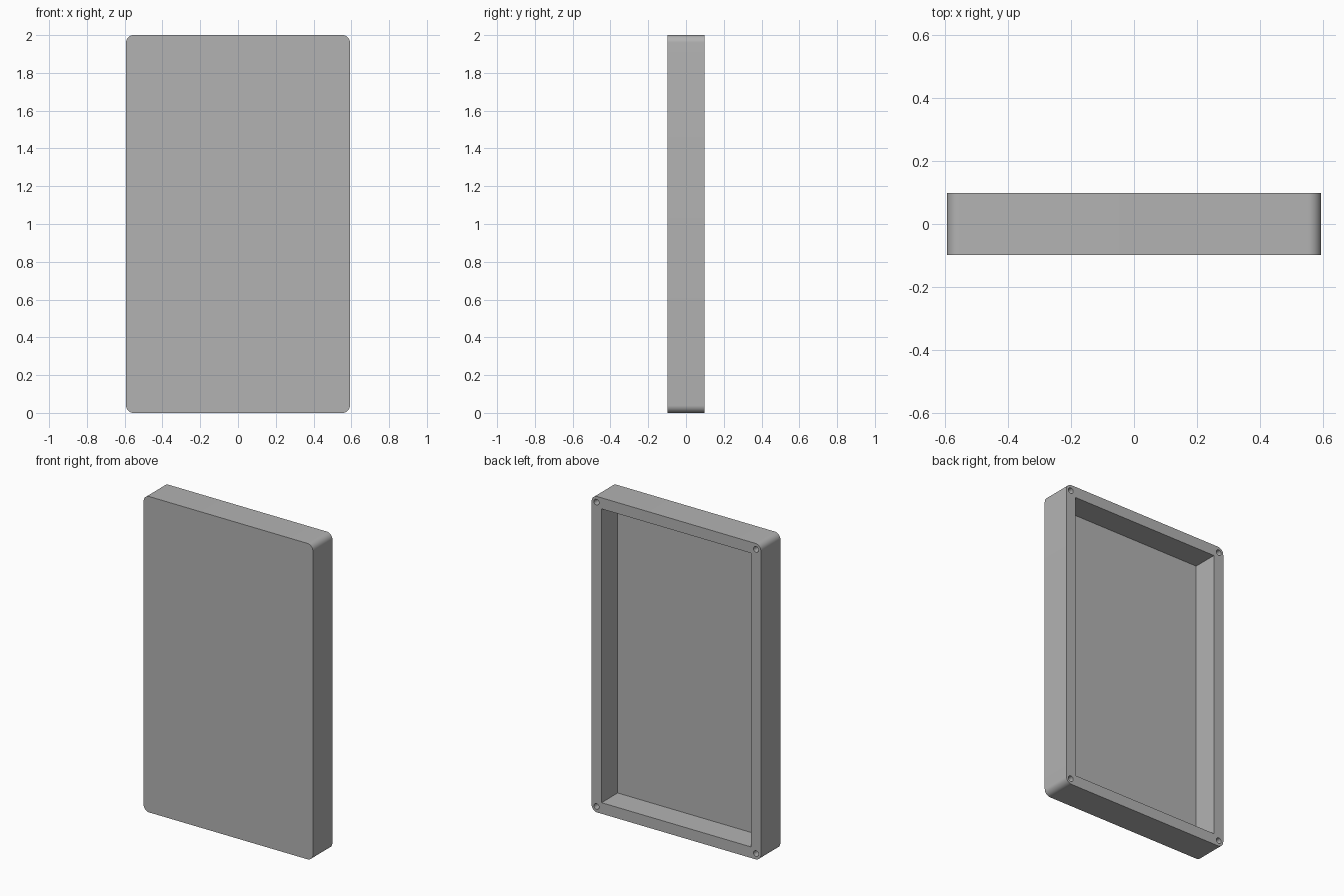
import bpy
import bmesh
from math import radians

WIDTH, DEPTH, HEIGHT = 1.186, 0.195, 2.0
WALL, FLOOR, CORNER = 0.07, 0.034, 0.04
BACK = DEPTH / 2

cube = bpy.data.objects.get("Cube")
if cube:
    bpy.data.objects.remove(cube, do_unlink=True)

# Single neutral grey
grey = bpy.data.materials.new("neutral_grey")
grey.use_nodes = True
colour = (0.45, 0.45, 0.45, 1)
grey.diffuse_color = colour
grey.node_tree.nodes["Principled BSDF"].inputs["Base Color"].default_value = colour


def add_box(name, size, location):
    bpy.ops.mesh.primitive_cube_add(size=1, location=location)
    box = bpy.context.object
    box.name = name
    box.scale = size
    bpy.ops.object.transform_apply(location=False, rotation=False, scale=True)
    return box


def cut(target, cutter):
    cutter.hide_render = True
    bpy.context.view_layer.objects.active = target
    mod = target.modifiers.new("cut", "BOOLEAN")
    mod.operation = "DIFFERENCE"
    mod.solver = "EXACT"
    mod.object = cutter
    bpy.ops.object.modifier_apply(modifier=mod.name)
    bpy.data.objects.remove(cutter, do_unlink=True)


# Outer shell with the four depthwise edges rounded
shell = add_box("case_shell", (WIDTH, DEPTH, HEIGHT), (0, 0, HEIGHT / 2))
shell.data.materials.append(grey)
bm = bmesh.new()
bm.from_mesh(shell.data)
edges = [e for e in bm.edges if abs(e.verts[0].co.y - e.verts[1].co.y) > 0.1]
bmesh.ops.bevel(bm, geom=edges, offset=CORNER, segments=10, profile=0.5,
                affect="EDGES")
bm.to_mesh(shell.data)
bm.free()

# Rectangular recess open at the back
recess = add_box("recess_cutter", (WIDTH - 2 * WALL, DEPTH, HEIGHT - 2 * WALL),
                 (0, FLOOR, HEIGHT / 2))
cut(shell, recess)

# Screw holes in the corners of the back rim
for sx in (-1, 1):
    for sz in (-1, 1):
        bpy.ops.mesh.primitive_cylinder_add(
            vertices=32, radius=0.018, depth=0.24,
            location=(sx * (WIDTH / 2 - 0.034), BACK,
                      HEIGHT / 2 + sz * (HEIGHT / 2 - 0.037)),
            rotation=(radians(90), 0, 0))
        cut(shell, bpy.context.object)

# Smooth rounded corners and hole walls, crisp edges elsewhere
bpy.ops.object.select_all(action="DESELECT")
shell.select_set(True)
bpy.context.view_layer.objects.active = shell
bpy.ops.object.shade_smooth_by_angle(angle=radians(30))
